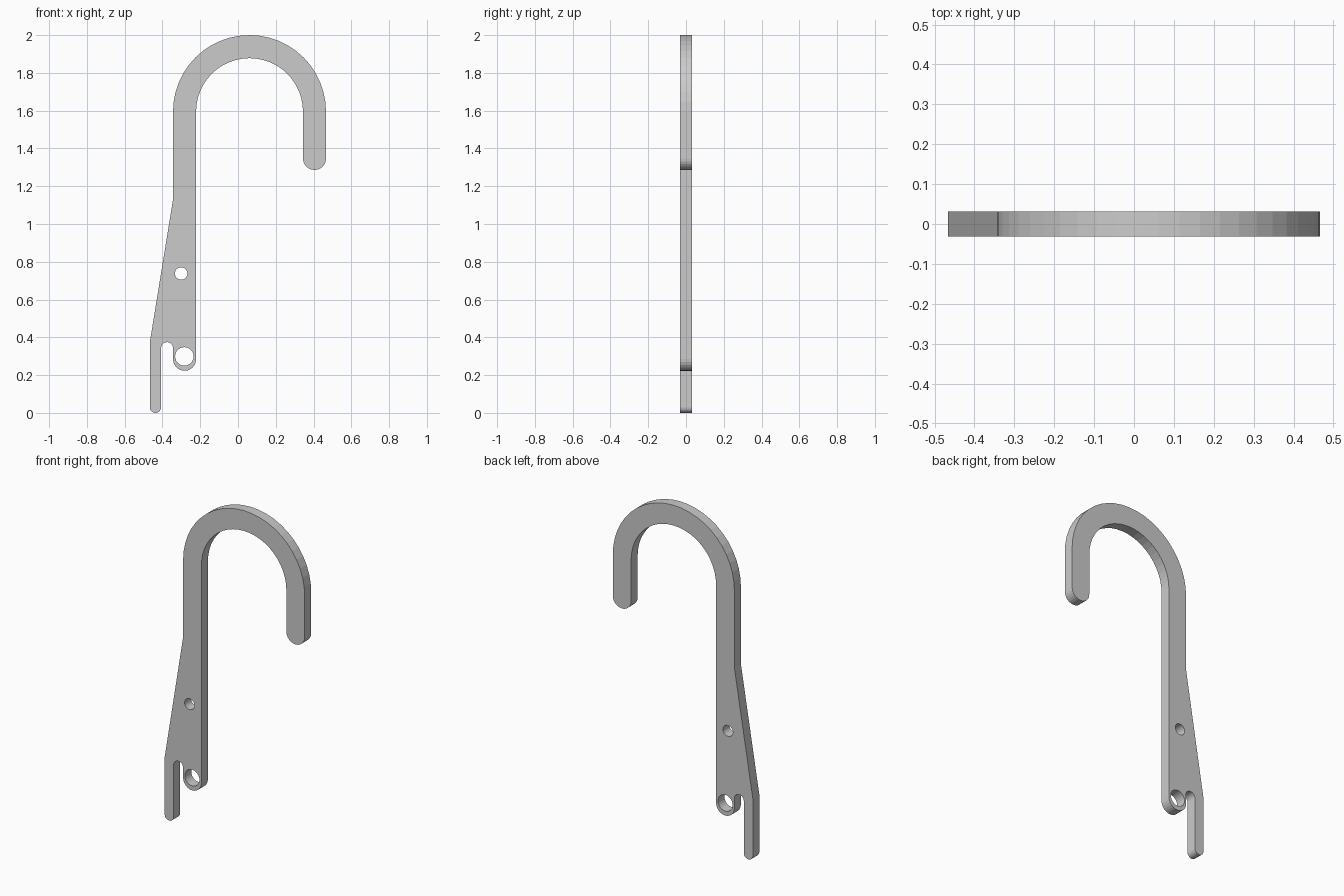
import bpy, bmesh
from math import sin, cos, radians, pi

if "Cube" in bpy.data.objects:
    bpy.data.objects.remove(bpy.data.objects["Cube"])

HALF_T = 0.031


def arc(cx, cz, r, a0, a1, n):
    """Points along an arc, angles in degrees."""
    return [(cx + r * cos(radians(a0 + (a1 - a0) * i / n)),
             cz + r * sin(radians(a0 + (a1 - a0) * i / n))) for i in range(n + 1)]


def circle(cx, cz, r, n=24):
    return arc(cx, cz, r, 0, 360, n)[:-1]


# Outline, going round from the thin prong
outline = (
    arc(-0.437, 0.03, 0.03, 0, -180, 12)            # prong tip
    + [(-0.467, 0.373), (-0.344, 1.13)]             # tapered back edge
    + arc(0.061, 1.595, 0.405, 180, 0, 24)          # outer hook
    + arc(0.405, 1.347, 0.061, 0, -180, 12)         # hook tip
    + arc(0.061, 1.595, 0.283, 0, 180, 24)          # inner hook
    + arc(-0.283, 0.284, 0.061, 0, -180, 12)        # pivot lug
    + arc(-0.3755, 0.343, 0.0315, 0, 180, 12)       # slot top
)

# Flat filled curve with two through holes
cu = bpy.data.curves.new("hook_plate", 'CURVE')
cu.dimensions = '2D'
cu.fill_mode = 'BOTH'
cu.extrude = HALF_T
for pts in (outline, circle(-0.284, 0.299, 0.049), circle(-0.301, 0.738, 0.033)):
    sp = cu.splines.new('POLY')
    sp.points.add(len(pts) - 1)
    for p, (x, z) in zip(sp.points, pts):
        p.co = (x, z, 0, 1)
    sp.use_cyclic_u = True

hook = bpy.data.objects.new("hook_plate", cu)
bpy.context.collection.objects.link(hook)
hook.rotation_euler = (pi / 2, 0, 0)
bpy.context.view_layer.objects.active = hook
hook.select_set(True)
bpy.ops.object.convert(target='MESH')
bpy.ops.object.transform_apply(location=False, rotation=True, scale=False)

# Weld into one closed solid, flat shaded
me = hook.data
bm = bmesh.new()
bm.from_mesh(me)
bmesh.ops.remove_doubles(bm, verts=bm.verts, dist=0.0002)
bmesh.ops.recalc_face_normals(bm, faces=bm.faces)
for f in bm.faces:
    f.smooth = False
bm.to_mesh(me)
bm.free()
